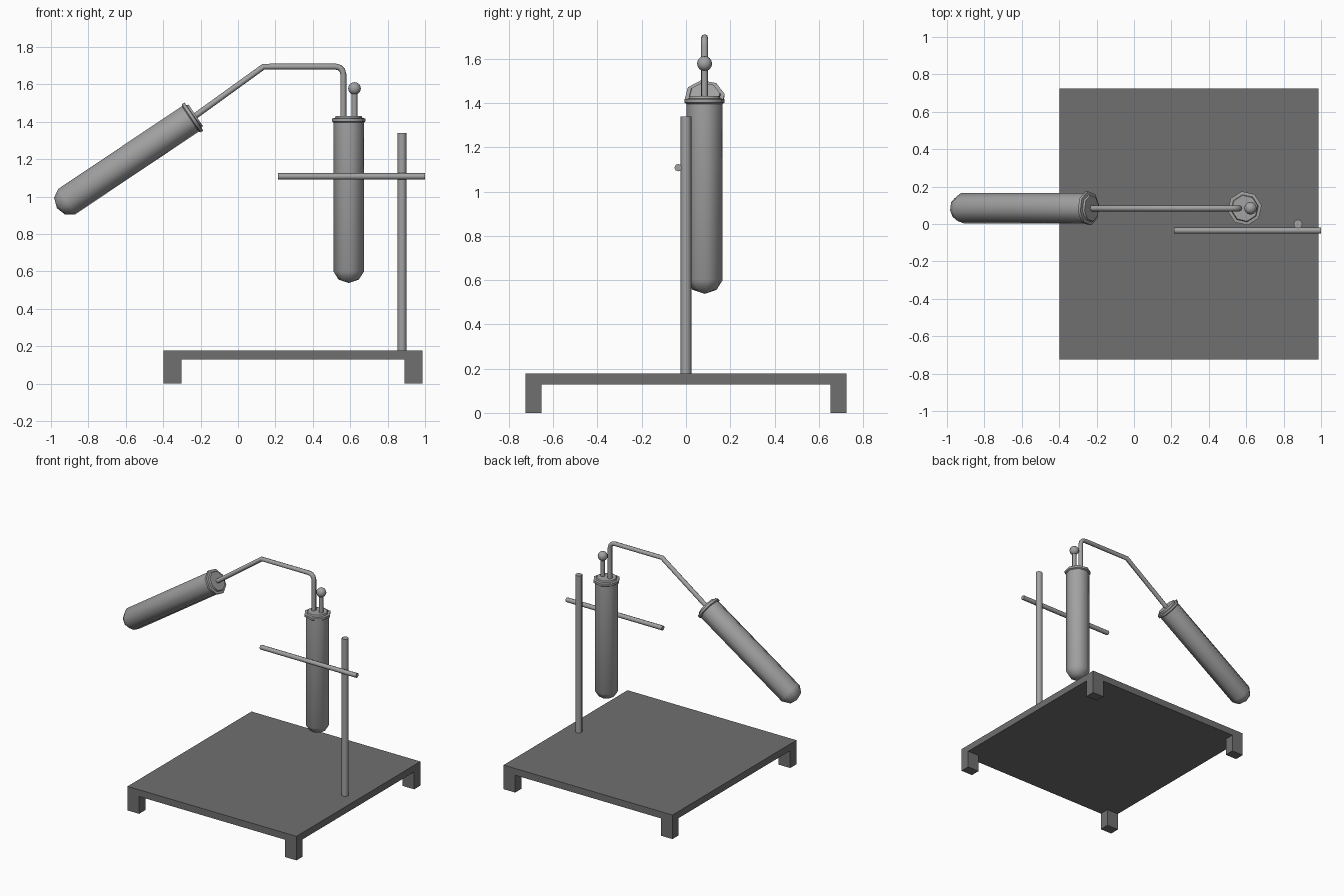
import bpy, bmesh, math
from mathutils import Matrix, Vector

cube = bpy.data.objects.get("Cube")
if cube:
    bpy.data.objects.remove(cube, do_unlink=True)


def material(name, grey):
    m = bpy.data.materials.new(name)
    m.use_nodes = True
    colour = (grey, grey, grey, 1)
    m.diffuse_color = colour
    m.node_tree.nodes["Principled BSDF"].inputs["Base Color"].default_value = colour
    return m


dark = material("dark grey", 0.16)
light = material("light grey", 0.36)
AXIS_Y = 0.084


def finish(obj, mat, smooth=None):
    obj.data.materials.append(mat)
    if smooth:
        bpy.ops.object.select_all(action="DESELECT")
        obj.select_set(True)
        bpy.context.view_layer.objects.active = obj
        bpy.ops.object.shade_smooth_by_angle(angle=math.radians(smooth))
    return obj


def add_mesh(name, bm, mat, smooth=None):
    bmesh.ops.recalc_face_normals(bm, faces=bm.faces)
    mesh = bpy.data.meshes.new(name)
    bm.to_mesh(mesh)
    bm.free()
    obj = bpy.data.objects.new(name, mesh)
    bpy.context.collection.objects.link(obj)
    return finish(obj, mat, smooth)


def box(name, low, high):
    low, high = Vector(low), Vector(high)
    bm = bmesh.new()
    bmesh.ops.create_cube(bm, size=1, matrix=Matrix.Translation((low + high) / 2)
                          @ Matrix.Diagonal((*(high - low), 1)))
    return add_mesh(name, bm, dark)


def rod(name, start, end, radius):
    start, end = Vector(start), Vector(end)
    turn = (end - start).to_track_quat("Z", "Y").to_matrix().to_4x4()
    bm = bmesh.new()
    bmesh.ops.create_cone(bm, cap_ends=True, segments=8, radius1=radius, radius2=radius,
                          depth=(end - start).length,
                          matrix=Matrix.Translation((start + end) / 2) @ turn)
    return add_mesh(name, bm, light, 50)


def test_tube(name, tip, tilt, twist):
    # Lathed outline: rounded bottom, straight wall, rim and stopper
    outline = [(0, 0), (0.055, 0.018), (0.083, 0.062), (0.083, 0.858),
               (0.092, 0.864), (0.092, 0.88), (0.074, 0.882), (0.07, 0.893), (0, 0.893)]
    bm = bmesh.new()
    verts = [bm.verts.new((r, 0, z)) for r, z in outline]
    edges = [bm.edges.new(pair) for pair in zip(verts, verts[1:])]
    bmesh.ops.spin(bm, geom=verts + edges, axis=(0, 0, 1), cent=(0, 0, 0),
                   angle=math.tau, steps=8, use_merge=True)
    bmesh.ops.remove_doubles(bm, verts=bm.verts, dist=0.0005)
    bm.transform(Matrix.Translation(tip) @ Matrix.Rotation(math.radians(tilt), 4, "Y")
                 @ Matrix.Rotation(math.radians(twist), 4, "Z"))
    return add_mesh(name, bm, light, 50)


# Table with four square legs
box("base_plate", (-0.397, -0.725, 0.128), (0.986, 0.725, 0.178))
for side, x in (("right", -0.397), ("left", 0.891)):
    for end, y in (("front", -0.725), ("back", 0.652)):
        box(f"{end}_{side}_leg", (x, y, 0), (x + 0.095, y + 0.073, 0.128))

# Stand and clamp
rod("stand_post", (0.877, 0, 0.17), (0.877, 0, 1.34), 0.024)
rod("clamp_bar", (0.213, -0.035, 1.108), (1.0, -0.035, 1.108), 0.017)

# Two stoppered tubes
test_tube("upright_tube", (0.592, AXIS_Y, 0.538), 0, 10)
test_tube("tilted_tube", (-0.968, AXIS_Y, 0.938), 56.2, 10)

# Bent pipe joining the tubes, with a rounded elbow above the upright one
path = [(-0.24, 1.423), (0.137, 1.695)]
for step in range(4):
    a = math.radians(90 - 30 * step)
    path.append((0.523 + 0.04 * math.cos(a), 1.655 + 0.04 * math.sin(a)))
path.append((0.563, 1.42))
curve = bpy.data.curves.new("bent_pipe", "CURVE")
curve.dimensions = "3D"
curve.bevel_depth = 0.016
curve.bevel_resolution = 2
curve.use_fill_caps = True
spline = curve.splines.new("POLY")
spline.points.add(len(path) - 1)
for point, (x, z) in zip(spline.points, path):
    point.co = (x, AXIS_Y, z, 1)
pipe = bpy.data.objects.new("bent_pipe", curve)
bpy.context.collection.objects.link(pipe)
bpy.ops.object.select_all(action="DESELECT")
pipe.select_set(True)
bpy.context.view_layer.objects.active = pipe
bpy.ops.object.convert(target="MESH")
finish(bpy.context.object, light, 50)

# Thermometer stem and bulb
rod("bulb_stem", (0.623, AXIS_Y, 1.42), (0.623, AXIS_Y, 1.56), 0.015)
bm = bmesh.new()
bmesh.ops.create_uvsphere(bm, u_segments=12, v_segments=8, radius=0.034,
                          matrix=Matrix.Translation((0.623, AXIS_Y, 1.578)))
add_mesh("bulb", bm, light, 50)
